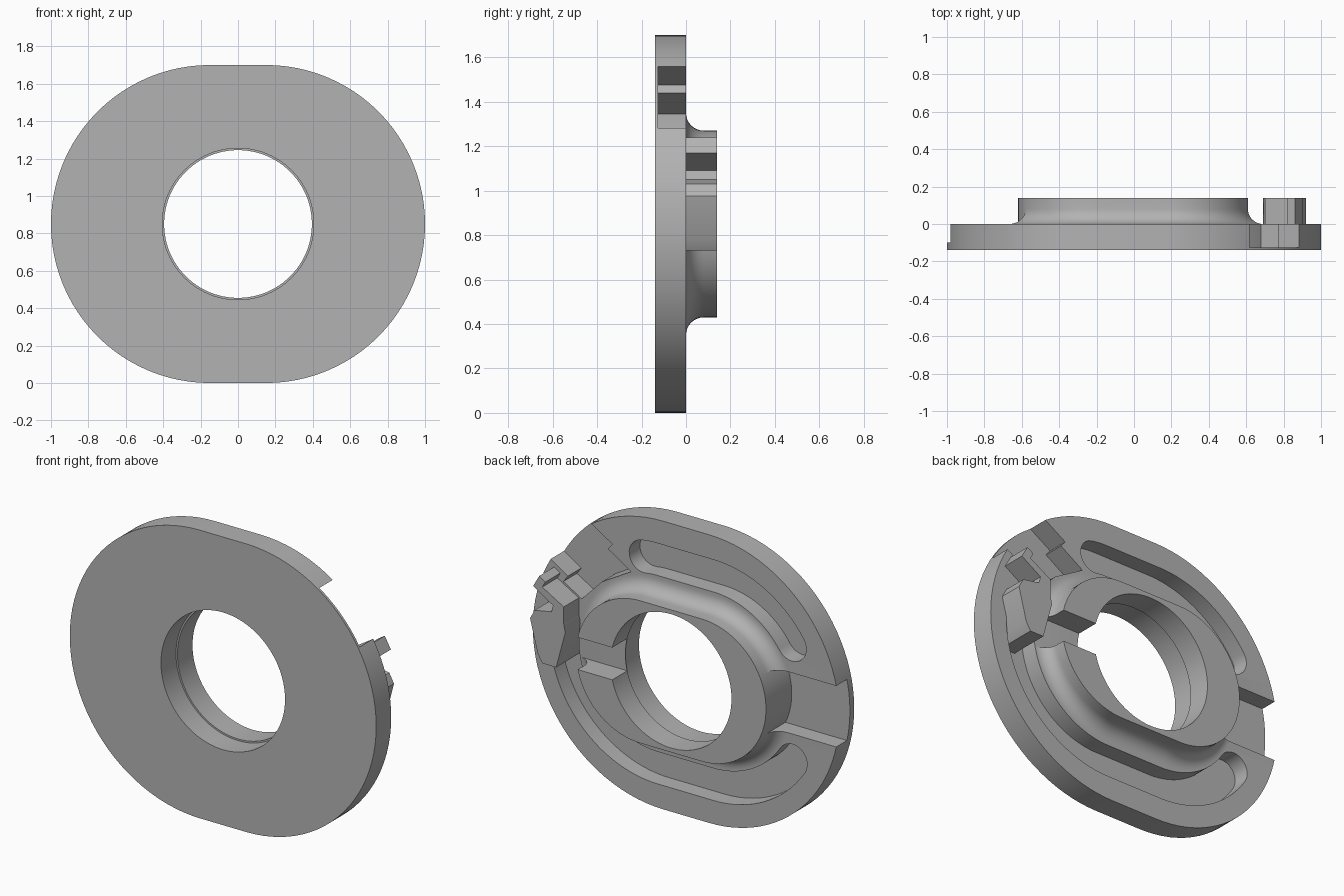
import bpy, bmesh
from math import sin, cos, pi, radians

MID = 0.85  # height of the plate centre

old = bpy.data.objects.get("Cube")
if old:
    bpy.data.objects.remove(old, do_unlink=True)

grey = bpy.data.materials.new("plain grey")
grey.use_nodes = True
colour = (0.45, 0.45, 0.45, 1)
grey.diffuse_color = colour
grey.node_tree.nodes["Principled BSDF"].inputs["Base Color"].default_value = colour


def loft(name, rings):
    """Closed solid through rings of (x, z) points, each at a depth y."""
    bm = bmesh.new()
    loops = [[bm.verts.new((x, y, z)) for x, z in pts] for pts, y in rings]
    n = len(loops[0])
    for a, b in zip(loops, loops[1:]):
        for i in range(n):
            j = (i + 1) % n
            bm.faces.new((a[i], a[j], b[j], b[i]))
    bm.faces.new(loops[0])
    bm.faces.new(loops[-1])
    bmesh.ops.recalc_face_normals(bm, faces=bm.faces)
    mesh = bpy.data.meshes.new(name)
    bm.to_mesh(mesh)
    bm.free()
    mesh.materials.append(grey)
    ob = bpy.data.objects.new(name, mesh)
    bpy.context.collection.objects.link(ob)
    return ob


def prism(name, pts, y0, y1):
    return loft(name, [(pts, y0), (pts, y1)])


def arc(cx, cz, r, a, b, n):
    return [(cx + r * cos(a + (b - a) * i / n), cz + r * sin(a + (b - a) * i / n))
            for i in range(n + 1)]


def stadium(c, r, n=48):
    return arc(c, MID, r, -pi / 2, pi / 2, n) + arc(-c, MID, r, pi / 2, 1.5 * pi, n)


def box(x0, x1, z0, z1):
    return [(x0, z0), (x1, z0), (x1, z1), (x0, z1)]


def slot(c, r, w, a, b, n=64):
    """Band of half width w along a stadium, with round ends."""
    a, b = radians(a), radians(b)

    def at(t, rad):
        return (c if cos(t) > 0 else -c) + rad * cos(t), MID + rad * sin(t)
    ts = [a + (b - a) * i / n for i in range(n + 1)]
    end, start = at(b, r), at(a, r)
    return ([at(t, r + w) for t in ts] + arc(*end, w, b, b + pi, 12)[1:-1]
            + [at(t, r - w) for t in reversed(ts)]
            + arc(*start, w, a + pi, a + 2 * pi, 12)[1:-1])


def combine(target, tool, operation):
    mod = target.modifiers.new("combine", 'BOOLEAN')
    mod.object, mod.operation, mod.solver = tool, operation, 'EXACT'
    bpy.context.view_layer.objects.active = target
    bpy.ops.object.modifier_apply(modifier=mod.name)
    bpy.data.objects.remove(tool, do_unlink=True)


def smooth(ob):
    bpy.ops.object.select_all(action='DESELECT')
    ob.select_set(True)
    bpy.context.view_layer.objects.active = ob
    bpy.ops.object.shade_smooth_by_angle(angle=radians(30))


# Base plate with two curved pockets in the back
plate = prism("plate", stadium(0.15, 0.85), -0.14, 0)
for a, b in ((81, 146), (213, 370)):
    combine(plate, prism("pocket_cutter", slot(0.18, 0.615, 0.095, a, b), -0.1, 0.05),
            'DIFFERENCE')

# Concave flare at the foot of the hub
flare = [(stadium(0.2, 0.5), -0.03)]
for i in range(9):
    t = pi / 2 * i / 8
    flare.append((stadium(0.2, 0.5 - 0.08 * sin(t)), 0.08 - 0.08 * cos(t)))
flare.append((stadium(0.2, 0.42), 0.12))
combine(plate, loft("hub_flare", flare), 'UNION')

# Side channel and stepped rim notch
combine(plate, prism("channel_cutter", box(-1.1, -0.5, MID - 0.18, MID + 0.18), -0.1, 0.3),
        'DIFFERENCE')
notch = [(0.62, 1.56), (0.48, 1.475), (0.51, 1.44), (0.36, 1.345), (0.55, 1.235),
         (0.68, 1.1), (0.8, 1.17), (0.77, 1.21), (0.88, 1.28), (1.1, 1.42), (0.9, 1.73)]
combine(plate, prism("notch_cutter", notch, -0.125, 0.2), 'DIFFERENCE')

# Hub core, bore with a small lip, and gap through the hub wall
combine(plate, prism("hub_core", stadium(0.2, 0.42), -0.12, 0.14), 'UNION')
for r, y0, y1 in ((0.405, -0.2, 0), (0.395, -0.1, 0.3)):
    circle = arc(0, MID, r, 0, 2 * pi, 96)[:-1]
    combine(plate, prism("bore_cutter", circle, y0, y1), 'DIFFERENCE')
combine(plate, prism("gap_cutter", box(0.3, 0.75, MID - 0.095, MID + 0.095), 0.0005, 0.3),
        'DIFFERENCE')
plate.name = "plate_with_hub"
smooth(plate)

# Hooked clip standing beside the notch
lower_arm = [(0.75, 0.73), (0.84, 0.73), (0.87, 0.78), (0.92, 0.975), (0.89, 1.03),
             (0.78, 1.05), (0.7, 1.0), (0.69, 0.95)]
upper_arm = [(0.7, 1.0), (0.78, 1.05), (0.77, 1.09), (0.9, 1.17), (0.86, 1.24),
             (0.82, 1.215), (0.84, 1.18), (0.7, 1.1)]
smooth(prism("clip_lower_arm", lower_arm, -0.1, 0.14))
smooth(prism("clip_upper_arm", upper_arm, -0.12, 0.14))
